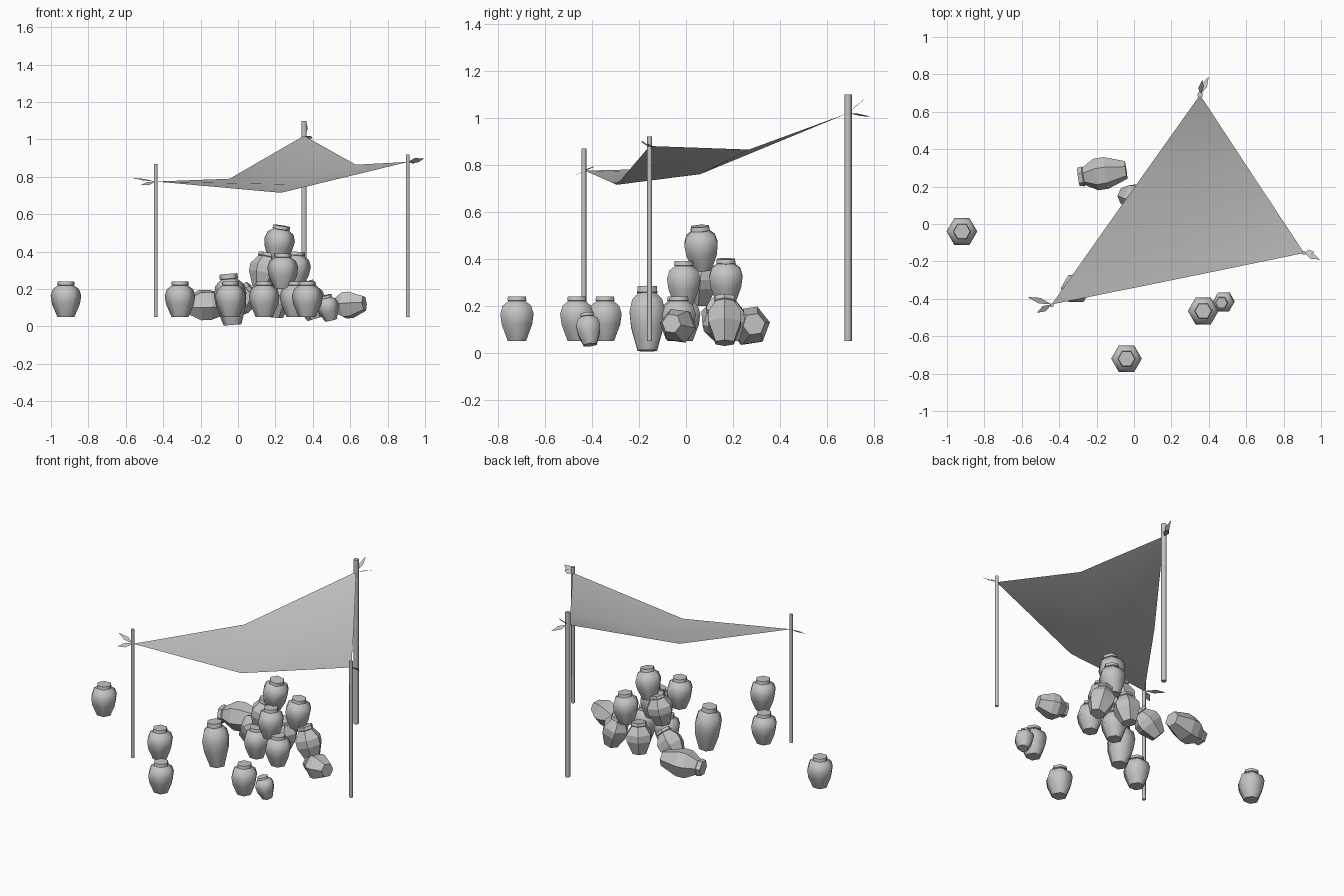
import bpy, bmesh, math
from mathutils import Vector, Matrix

cube = bpy.data.objects.get("Cube")
if cube:
    bpy.data.objects.remove(cube, do_unlink=True)

grey = bpy.data.materials.new("plain_grey")
grey.use_nodes = True
COLOUR = (0.55, 0.55, 0.55, 1)
grey.diffuse_color = COLOUR
grey.node_tree.nodes["Principled BSDF"].inputs["Base Color"].default_value = COLOUR


def finish(name, bm, angle=None):
    mesh = bpy.data.meshes.new(name)
    bm.to_mesh(mesh)
    bm.free()
    obj = bpy.data.objects.new(name, mesh)
    mesh.materials.append(grey)
    bpy.context.collection.objects.link(obj)
    if angle:
        bpy.ops.object.select_all(action='DESELECT')
        obj.select_set(True)
        bpy.context.view_layer.objects.active = obj
        bpy.ops.object.shade_smooth_by_angle(angle=math.radians(angle))
    return obj


# Jar outlines as (radius, height) from foot to lip
ROUND = [(.045, 0), (.075, .07), (.082, .115), (.07, .15), (.042, .17), (.047, .172), (.044, .19)]
FACETED = [(.045, 0), (.08, .08), (.08, .12), (.045, .168), (.05, .172), (.046, .19)]


def jar(name, centre, lean=(0, 0, 1), size=1.0, tall=1.0, spin=0, faceted=False):
    """Six-sided jar about its middle, with its lip pointing along lean."""
    bm = bmesh.new()
    rings = []
    for r, z in (FACETED if faceted else ROUND):
        rings.append([bm.verts.new((r * math.cos(i * math.tau / 6),
                                    r * math.sin(i * math.tau / 6),
                                    (z - .095) * tall)) for i in range(6)])
    for low, high in zip(rings, rings[1:]):
        for i in range(6):
            j = (i + 1) % 6
            bm.faces.new((low[i], low[j], high[j], high[i]))
    bm.faces.new(rings[0][::-1])
    bm.faces.new(rings[-1])
    turn = Vector((0, 0, 1)).rotation_difference(Vector(lean)).to_matrix().to_4x4()
    bm.transform(Matrix.Translation(centre) @ turn
                 @ Matrix.Rotation(math.radians(spin), 4, 'Z') @ Matrix.Scale(size, 4))
    finish(name, bm, None if faceted else 62)


# Standing jars
G = .145
for i, (x, y) in enumerate([(-.92, -.04), (-.31, -.345), (-.04, -.72),
                            (.37, -.465), (.305, -.03), (.14, -.01)]):
    jar(f"standing_jar_{i + 1}", (x, y, G))
jar("tall_jar", (-.04, -.165, .145), (-.08, 0, 1), 1.06, 1.36)
jar("small_jar", (.482, -.415, .1), (-.22, -.1, 1), .72)

# Stacked jars
jar("stacked_jar_front", (.24, -.01, .295))
jar("stacked_jar_back", (.306, .17, .305), (.08, 0, 1))
jar("stacked_jar_side", (.14, .06, .3), (.2, .08, 1), faceted=True)
jar("top_jar", (.22, .065, .445), (.15, -.06, 1))

# Leaning and fallen jars
jar("leaning_jar_left", (.385, .165, .14), (-.3, 0, 1), 1, 1.08, 0, True)
jar("leaning_jar_back", (.205, .18, .145), (.1, -.1, 1), 1, 1, 0, True)
jar("leaning_jar_right", (.01, .14, .14), (.7, -.15, .7), 1, 1, 0, True)
jar("fallen_jar_left", (.59, -.035, .115), (-.95, .3, -.1), .95, 1, 20, True)
jar("fallen_jar_right", (-.17, .27, .115), (-1, -.15, -.05), 1.08, 1.26, 30, True)


# Poles
def pole(name, x, y, top, radius):
    bm = bmesh.new()
    bmesh.ops.create_cone(bm, cap_ends=True, segments=6, radius1=radius,
                          radius2=radius, depth=top - .05)
    bm.transform(Matrix.Translation((x, y, (top + .05) / 2)))
    finish(name, bm, 65)


pole("right_pole", -.44, -.435, .87, .011)
pole("left_pole", .908, -.155, .92, .011)
pole("back_pole", .353, .69, 1.1, .016)

# Sagging three-cornered awning
A, B, C = (-.44, -.43, .775), (.91, -.155, .88), (.353, .69, 1.02)
rim = [A, (.23, -.295, .715), B, (.63, .268, .865), C, (-.045, .13, .79)]
bm = bmesh.new()
hub = bm.verts.new((.275, .06, .76))
edge = [bm.verts.new(p) for p in rim]
for i in range(6):
    bm.faces.new((hub, edge[i], edge[(i + 1) % 6]))
finish("awning", bm, 60)

# Loose cloth tails tied at the corners
tails = [("right", A, [(-.57, -.39, .795), (-.52, -.475, .755)]),
         ("left", B, [(.995, -.19, .897), (.965, -.15, .883)]),
         ("back", C, [(.365, .77, 1.09), (.4, .79, 1.005)])]
for side, corner, tips in tails:
    bm = bmesh.new()
    for tip in tips:
        a, b = Vector(corner), Vector(tip)
        across = (b - a).cross(Vector((.3, .2, 1))).normalized() * .016
        across.z += .008
        mid = a.lerp(b, .5)
        bm.faces.new([bm.verts.new(p) for p in (a, mid - across, b, mid + across)])
    finish(f"{side}_cloth_tails", bm)
